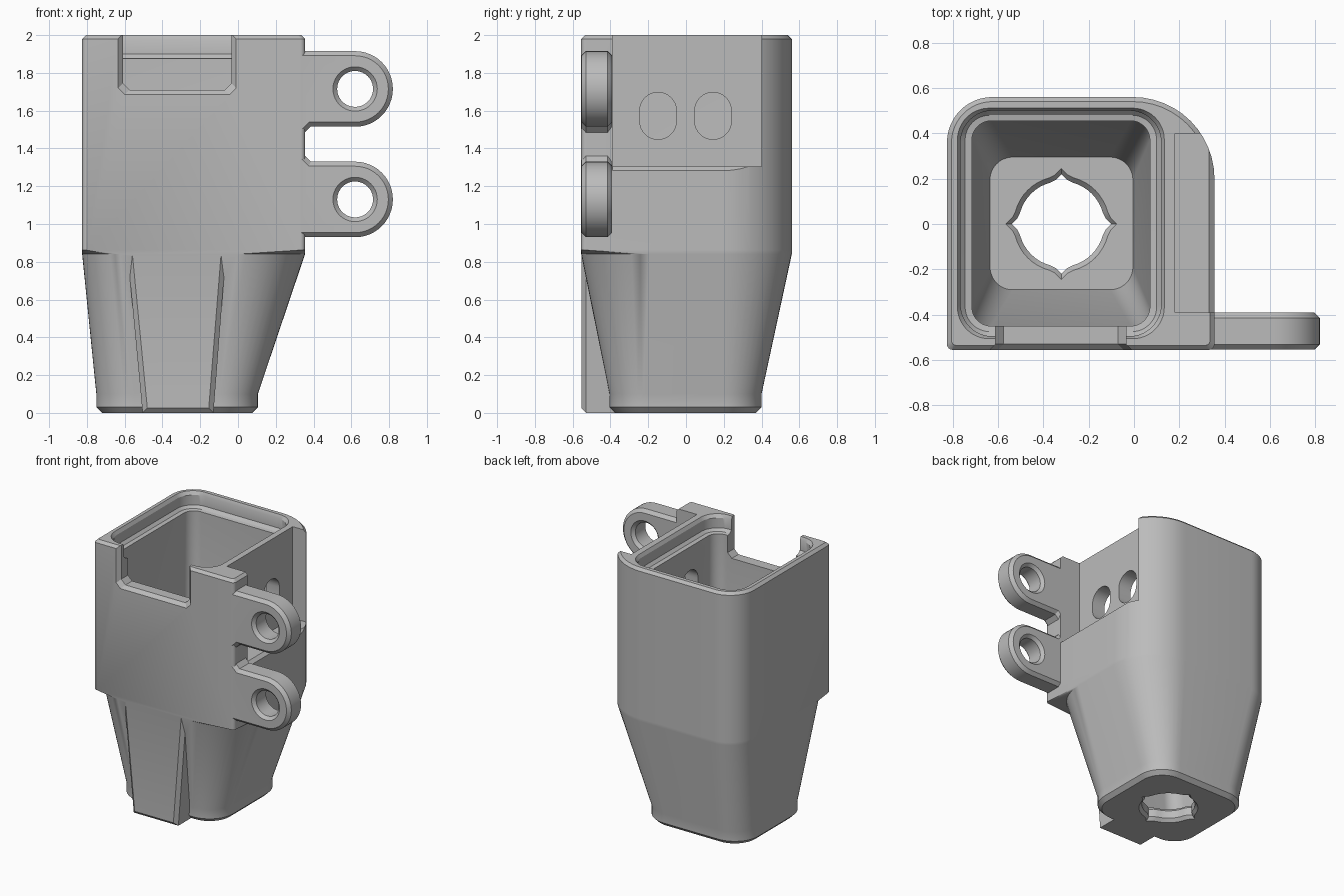
import bpy, bmesh
from math import sin, cos, pi

if "Cube" in bpy.data.objects:
    bpy.data.objects.remove(bpy.data.objects["Cube"], do_unlink=True)

grey = bpy.data.materials.new("plain_grey")
grey.use_nodes = True
COLOUR = (0.5, 0.5, 0.5, 1)
grey.diffuse_color = COLOUR
grey.node_tree.nodes["Principled BSDF"].inputs["Base Color"].default_value = COLOUR

FRONT, REAR, PLATE_BACK = -0.555, 0.56, -0.39


def loft(name, rings, bevel=0):
    """Closed solid through rings of equal point count."""
    bm = bmesh.new()
    loops = [[bm.verts.new(p) for p in ring] for ring in rings]
    n = len(loops[0])
    for a, b in zip(loops, loops[1:]):
        for i in range(n):
            j = (i + 1) % n
            bm.faces.new((a[i], a[j], b[j], b[i]))
    caps = [bm.faces.new(loops[0]), bm.faces.new(loops[-1])]
    bmesh.ops.recalc_face_normals(bm, faces=bm.faces)
    if bevel:
        rim = list({e for f in caps for e in f.edges})
        bmesh.ops.bevel(bm, geom=rim, offset=bevel, segments=1, affect='EDGES')
    mesh = bpy.data.meshes.new(name)
    bm.to_mesh(mesh)
    bm.free()
    mesh.materials.append(grey)
    obj = bpy.data.objects.new(name, mesh)
    bpy.context.collection.objects.link(obj)
    return obj


def rounded(z, x0, x1, y0, y1, radii, steps=12):
    """Rounded rectangle; radii run front left, front right, rear right, rear left."""
    fl, fr, rr, rl = radii
    corners = [(x0 + fl, y0 + fl, fl, pi), (x1 - fr, y0 + fr, fr, 1.5 * pi),
               (x1 - rr, y1 - rr, rr, 0), (x0 + rl, y1 - rl, rl, 0.5 * pi)]
    return [(cx + r * cos(a + pi / 2 * i / steps), cy + r * sin(a + pi / 2 * i / steps), z)
            for cx, cy, r, a in corners for i in range(steps + 1)]


def arc(cx, cz, r, start, end, steps):
    return [(cx + r * cos(start + (end - start) * i / steps),
             cz + r * sin(start + (end - start) * i / steps)) for i in range(steps + 1)]


def along_y(points, y):
    return [(x, y, z) for x, z in points]


def combine(target, tool, operation):
    mod = target.modifiers.new(tool.name, 'BOOLEAN')
    mod.operation, mod.object, mod.solver = operation, tool, 'EXACT'
    bpy.context.view_layer.objects.active = target
    bpy.ops.object.modifier_apply(modifier=mod.name)
    bpy.data.objects.remove(tool, do_unlink=True)


# Outer shell: chamfered foot, tapered funnel, square-fronted upper block
foot = (0.2, 0.2, 0.2, 0.2)
wide = (0.2, 0.36, 0.36, 0.2)
block = (0.025, 0.025, 0.36, 0.2)
body = loft("holder_body", [
    rounded(0, -0.72, 0.075, -0.375, 0.37, (0.17,) * 4),
    rounded(0.03, -0.75, 0.105, -0.405, 0.4, foot),
    rounded(0.1, -0.75, 0.105, -0.405, 0.4, foot),
    rounded(0.84, -0.825, 0.355, FRONT, REAR, wide),
    rounded(0.862, -0.825, 0.355, FRONT, REAR, block),
    rounded(1.98, -0.825, 0.355, FRONT, REAR, block),
    rounded(2, -0.805, 0.335, FRONT + 0.02, REAR - 0.02, (0.02, 0.02, 0.34, 0.18))])

# Front rib that keeps the front flat down to the foot
rib = [(-0.505, 0), (-0.13, 0), (-0.06, 0.9), (-0.59, 0.9)]
inner_rib = [(-0.48, 0.025), (-0.155, 0.025), (-0.085, 0.9), (-0.565, 0.9)]
combine(body, loft("front_rib", [along_y(inner_rib, FRONT + 0.0005),
                                 along_y(rib, FRONT + 0.025),
                                 along_y(rib, -0.3)]), 'UNION')

# Two hinge lugs with a chamfered gap between them
LUG_X, LUG_R, LUG_Z = 0.62, 0.2, (1.13, 1.715)
lugs = [(0.25, 0.93)]
lugs += arc(LUG_X, LUG_Z[0], LUG_R, -pi / 2, pi / 2, 24)
lugs += [(0.385, 1.33), (0.345, 1.37), (0.345, 1.475), (0.385, 1.515)]
lugs += arc(LUG_X, LUG_Z[1], LUG_R, -pi / 2, pi / 2, 24)
lugs += [(0.25, 1.915)]
combine(body, loft("hinge_lugs", [along_y(lugs, FRONT + 0.0005),
                                  along_y(lugs, PLATE_BACK - 0.0005)], 0.024), 'UNION')

# Side recess behind the front plate
def recess(x, z):
    return [(x, PLATE_BACK, z), (x, 0.4, z), (x, 0.4, 2.1), (x, PLATE_BACK, 2.1)]

combine(body, loft("side_recess", [recess(0.18, 1.305), recess(0.33, 1.305),
                                   recess(0.36, 1.278), recess(0.5, 1.278)]), 'DIFFERENCE')

# Inner cavity: funnel floor, straight walls, stepped lip
r_in, r_lip = (0.085,) * 4, (0.14,) * 4
combine(body, loft("cavity", [
    rounded(0.11, -0.635, -0.005, -0.29, 0.295, (0.1,) * 4),
    rounded(0.84, -0.715, 0.07, -0.45, 0.455, r_in),
    rounded(1.875, -0.715, 0.07, -0.45, 0.455, r_in),
    rounded(1.88, -0.745, 0.1, -0.475, 0.48, (0.11,) * 4),
    rounded(1.9, -0.765, 0.12, -0.495, 0.5, r_lip),
    rounded(1.975, -0.765, 0.12, -0.495, 0.5, r_lip),
    rounded(2.02, -0.79, 0.145, -0.515, 0.52, r_lip)]), 'DIFFERENCE')

# Notch in the front wall, flared at the outside
def notch(d, y):
    x0, x1, z = -0.61 - d, -0.035 + d, 1.71 - d
    return along_y([(x0, 2.1), (x0, z + 0.035), (x0 + 0.035, z),
                    (x1 - 0.035, z), (x1, z + 0.035), (x1, 2.1)], y)

combine(body, loft("front_notch", [notch(0.025, -0.6), notch(0.025, FRONT),
                                   notch(0, FRONT + 0.025), notch(0, -0.42)]), 'DIFFERENCE')

# Countersunk lug holes
for cz in LUG_Z:
    profile = [(-0.57, 0.13), (FRONT, 0.118), (-0.532, 0.095),
               (-0.413, 0.095), (PLATE_BACK, 0.118), (-0.375, 0.13)]
    rings = [along_y(arc(LUG_X, cz, r, 0, 2 * pi, 40)[:-1], y) for y, r in profile]
    combine(body, loft("lug_hole", rings), 'DIFFERENCE')

# Two upright slots through the recessed side wall
for cy in (-0.148, 0.143):
    slot = arc(cy, 1.6, 0.097, 0, pi, 16) + arc(cy, 1.545, 0.097, pi, 2 * pi, 16)
    combine(body, loft("side_slot", [[(x, y, z) for y, z in slot] for x in (0, 0.3)]),
            'DIFFERENCE')

# Four-pointed hole through the floor, chamfered both ends
def star(z, size):
    ring = []
    for i in range(48):
        a = 2 * pi * i / 48
        r = size * max(0.86, 1 / (abs(cos(a)) + abs(sin(a))))
        ring.append((-0.32 + r * cos(a), r * sin(a), z))
    return ring

combine(body, loft("floor_hole", [star(-0.01, 0.255), star(0.025, 0.22),
                                  star(0.085, 0.22), star(0.12, 0.255)]), 'DIFFERENCE')

# Smooth rounded walls, crisp chamfers
bpy.ops.object.select_all(action='DESELECT')
body.select_set(True)
bpy.context.view_layer.objects.active = body
bpy.ops.object.shade_smooth_by_angle(angle=0.5)
